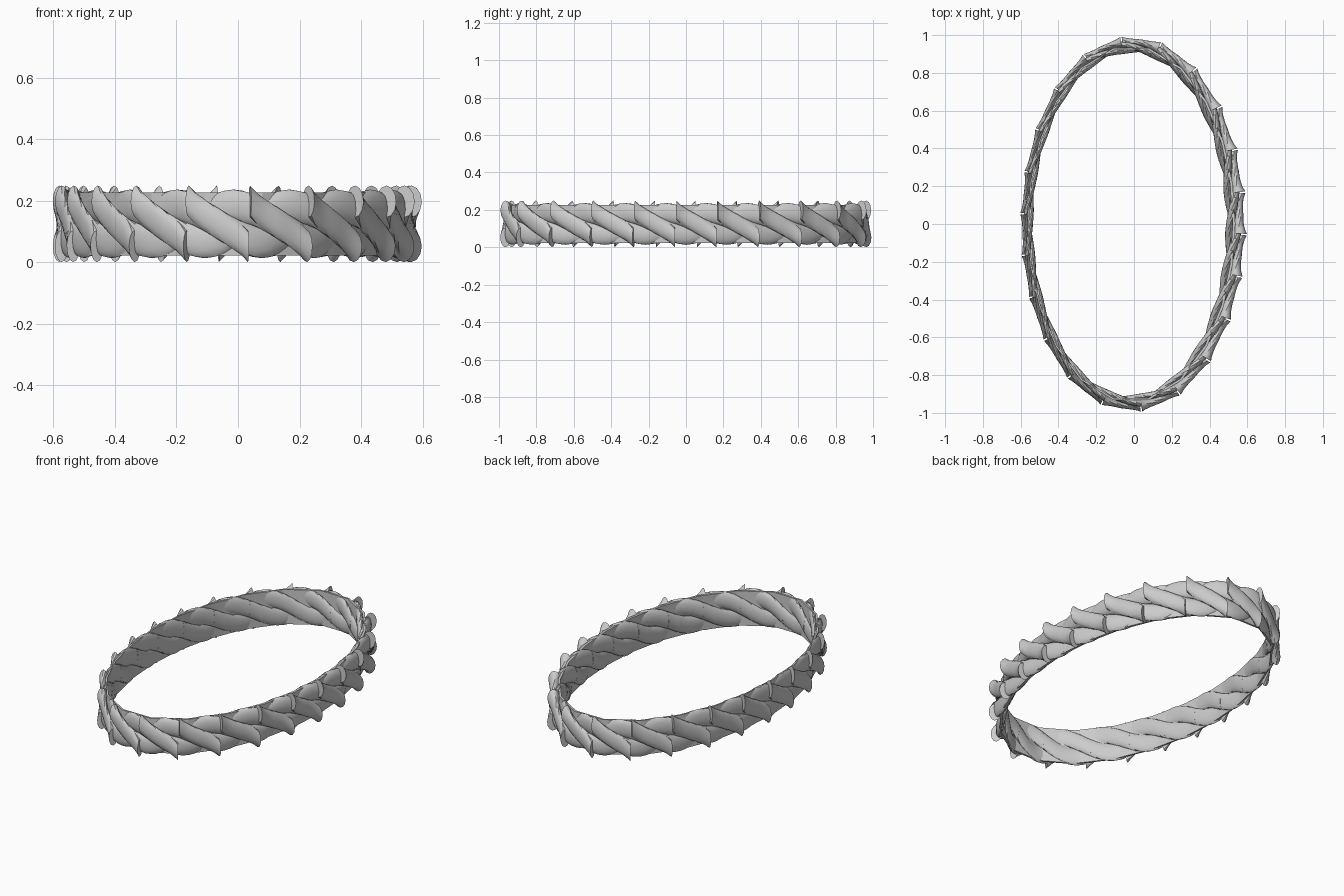
import bpy, bmesh, math
from mathutils import Vector

cube = bpy.data.objects.get("Cube")
if cube:
    bpy.data.objects.remove(cube)

grey = bpy.data.materials.new("plain_grey")
grey.use_nodes = True
grey.diffuse_color = (0.6, 0.6, 0.6, 1)
grey.node_tree.nodes["Principled BSDF"].inputs["Base Color"].default_value = (0.6, 0.6, 0.6, 1)

COUNT = 22             # strand crossings around the ring
STEP = 2 * math.pi / COUNT
TWIST = COUNT / 3      # three strands in every cross-section
MID_Z, HALF_H = 0.125, 0.11


def place(u, r, h):
    """Point at ring position u, with r (outward) and h (up) in unit section space."""
    t = u - 0.1 * math.sin(2 * u)
    c, s = math.cos(t), math.sin(t)
    out = Vector((0.942 * c, 0.547 * s, 0)).normalized()
    width = 0.038 + 0.009 * c
    return Vector((0.547 * c - 0.015, 0.942 * s, MID_Z + h * HALF_H)) + out * r * width


def loft(bm, rings, closed=False):
    loops = [[bm.verts.new(p) for p in ring] for ring in rings]
    n = len(loops[0])
    for i in range(len(loops) - (not closed)):
        a, b = loops[i], loops[(i + 1) % len(loops)]
        for j in range(n):
            bm.faces.new((a[j], a[(j + 1) % n], b[(j + 1) % n], b[j]))
    if not closed:
        bm.faces.new(loops[0])
        bm.faces.new(loops[-1])


def finish(bm, name, angle):
    bmesh.ops.recalc_face_normals(bm, faces=bm.faces)
    mesh = bpy.data.meshes.new(name)
    bm.to_mesh(mesh)
    bm.free()
    mesh.materials.append(grey)
    obj = bpy.data.objects.new(name, mesh)
    bpy.context.collection.objects.link(obj)
    bpy.ops.object.select_all(action='DESELECT')
    obj.select_set(True)
    bpy.context.view_layer.objects.active = obj
    bpy.ops.object.shade_smooth_by_angle(angle=math.radians(angle))


def strand(bm, k, reach, steps, lift, stretch, sides=12):
    """One twisted strand piece, from section angle +reach down to -reach (degrees).
    Its ends are lifted off the rope, and stretched outward on the outer side."""
    rings = []
    for i in range(steps + 1):
        f = 1 - 2 * i / steps
        phi = math.radians(reach) * f
        u = (k + 0.5) * STEP + (math.pi / 2 - phi) / TWIST
        tip = abs(f) ** 3
        centre, rad = 0.54 + lift * tip, 0.47
        ring = []
        for j in range(sides):
            a = phi + 2 * math.pi * j / sides
            r = centre * math.cos(phi) + rad * math.cos(a)
            h = centre * math.sin(phi) + rad * math.sin(a)
            ring.append(place(u, r * (1 + stretch * tip) if r > 0 else r, h))
        rings.append(ring)
    loft(bm, rings)


# Continuous twisted strands, overlapping on the inside of the ring
bm = bmesh.new()
for k in range(COUNT):
    strand(bm, k, 200, 22, 0.04, 0.0)
finish(bm, "core_strands", 40)

# Short outer sleeves with raised, cut-off ends
bm = bmesh.new()
for k in range(COUNT):
    strand(bm, k, 58, 10, 0.24, 0.6)
finish(bm, "raised_sleeves", 40)

# Thin faceted band inside the rope
bm = bmesh.new()
section = ((-0.2, -0.93), (0.1, -0.93), (0.1, 0.93), (-0.2, 0.93))
loft(bm, [[place(k * STEP, r, h) for r, h in section] for k in range(COUNT)], closed=True)
finish(bm, "inner_band", 20)
